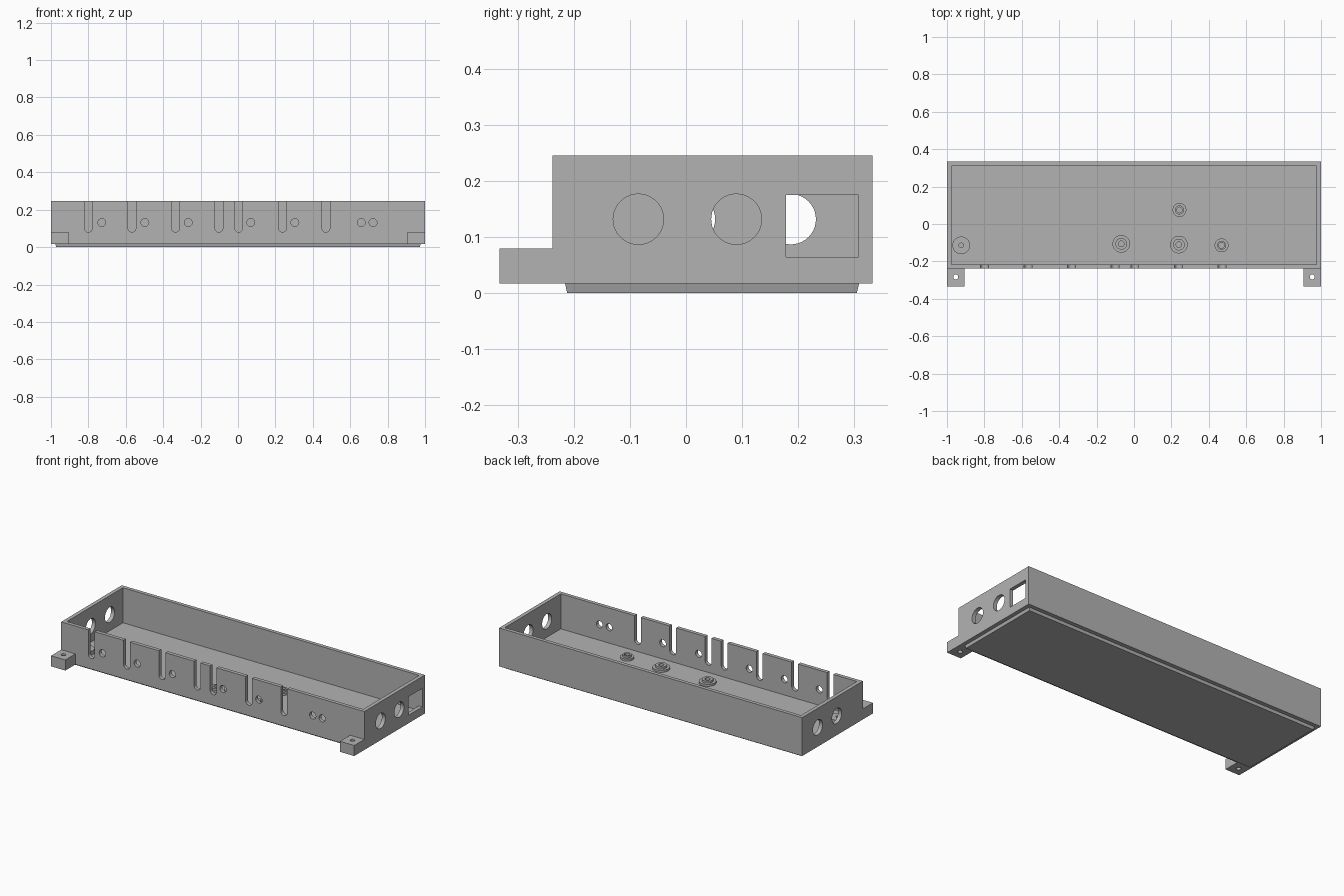
import bpy, bmesh
from math import cos, sin, pi, radians
from mathutils import Vector

cube = bpy.data.objects.get("Cube")
if cube:
    bpy.data.objects.remove(cube, do_unlink=True)

grey = bpy.data.materials.new("plain grey")
grey.use_nodes = True
grey.diffuse_color = (0.45, 0.45, 0.45, 1)
grey.node_tree.nodes["Principled BSDF"].inputs["Base Color"].default_value = grey.diffuse_color


def finish(name, bm):
    bmesh.ops.recalc_face_normals(bm, faces=bm.faces)
    mesh = bpy.data.meshes.new(name)
    bm.to_mesh(mesh)
    bm.free()
    mesh.materials.append(grey)
    ob = bpy.data.objects.new(name, mesh)
    bpy.context.collection.objects.link(ob)
    return ob


def prism(bm, profile, axis, lo, hi, inset=0):
    """Extrude a 2D profile along an axis (0=x, 1=y, 2=z)."""
    others = [i for i in range(3) if i != axis]
    rings = []
    for depth in (lo, hi):
        ring = []
        for p in profile:
            co = Vector((0, 0, 0))
            co[axis] = depth
            co[others[0]], co[others[1]] = p
            ring.append(bm.verts.new(co))
        rings.append(ring)
    a, b = rings
    bm.faces.new(a)
    bm.faces.new(b)
    n = len(a)
    for i in range(n):
        j = (i + 1) % n
        bm.faces.new((a[i], a[j], b[j], b[i]))
    return a


def rect(u0, u1, v0, v1):
    return [(u0, v0), (u1, v0), (u1, v1), (u0, v1)]


def circle(u, v, r, n=40):
    return [(u + r * cos(2 * pi * i / n), v + r * sin(2 * pi * i / n)) for i in range(n)]


def slot(u, bottom, top, r, n=14):
    arc = [(u + r * cos(pi + pi * i / n), bottom + r + r * sin(pi + pi * i / n))
           for i in range(n + 1)]
    return arc + [(u + r, top), (u - r, top)]


def cut(ob, bm):
    cutter = finish("cutter", bm)
    cutter.hide_render = True
    mod = ob.modifiers.new("cut", "BOOLEAN")
    mod.operation, mod.solver, mod.object = "DIFFERENCE", "EXACT", cutter
    activate(ob)
    bpy.ops.object.modifier_apply(modifier=mod.name)
    bpy.data.objects.remove(cutter, do_unlink=True)


def activate(ob):
    bpy.ops.object.select_all(action="DESELECT")
    ob.select_set(True)
    bpy.context.view_layer.objects.active = ob


def smooth(ob):
    activate(ob)
    bpy.ops.object.shade_smooth_by_angle(angle=radians(30))


BASE, FLOOR, TOP = 0.017, 0.037, 0.246
FRONT, BACK = -0.238, 0.333

# Open tray
bm = bmesh.new()
prism(bm, rect(-1, 1, FRONT, BACK), 2, BASE, TOP)
tray = finish("tray", bm)
bm = bmesh.new()
prism(bm, rect(-0.977, 0.977, -0.216, 0.311), 2, FLOOR, 0.4)
cut(tray, bm)

# Cable slots and small holes in the front wall
bm = bmesh.new()
for x in (-0.8, -0.567, -0.334, -0.102, 0.004, 0.238, 0.47):
    prism(bm, slot(x, 0.08, 0.4, 0.021), 1, -0.3, -0.15)
for x in (-0.728, -0.498, -0.266, 0.068, 0.304, 0.659, 0.722):
    prism(bm, circle(x, 0.131, 0.021, 24), 1, -0.3, -0.15)

# Round ports in both ends, square port in the left end
for y in (-0.085, 0.09):
    prism(bm, circle(y, 0.132, 0.045), 0, 0.9, 1.1)
for y in (0.007, 0.187):
    prism(bm, circle(y, 0.132, 0.045), 0, -1.1, -0.9)
prism(bm, rect(0.179, 0.308, 0.065, 0.175), 0, 0.9, 1.1)
cut(tray, bm)
smooth(tray)

# Tapered plate under the tray
bm = bmesh.new()
lower = prism(bm, rect(-0.977, 0.977, -0.216, 0.309), 2, 0, BASE)
for v in lower:
    v.co.x -= 0.005 if v.co.x > 0 else -0.005
    v.co.y -= 0.004 if v.co.y > 0 else -0.004
finish("bottom_plate", bm)

# Mounting tabs with screw holes
for side, name in ((1, "left"), (-1, "right")):
    bm = bmesh.new()
    x0, x1 = sorted((side * 0.906, side))
    prism(bm, rect(x0, x1, -0.333, FRONT), 2, BASE, 0.08)
    tab = finish(name + "_mounting_tab", bm)
    bm = bmesh.new()
    prism(bm, circle(side * 0.953, -0.283, 0.013, 24), 2, -0.1, 0.2)
    cut(tab, bm)
    smooth(tab)


def turned(name, x, y, profile):
    bm = bmesh.new()
    verts = [bm.verts.new((r, 0, z)) for r, z in profile]
    edges = [bm.edges.new(pair) for pair in zip(verts, verts[1:])]
    bmesh.ops.spin(bm, geom=verts + edges, cent=(0, 0, 0), axis=(0, 0, 1),
                   angle=2 * pi, steps=32, use_merge=True)
    bmesh.ops.remove_doubles(bm, verts=bm.verts, dist=0.0001)
    ob = finish(name, bm)
    ob.location = (x, y, FLOOR)
    smooth(ob)


# Stepped bosses on the floor
bosses = ((-0.068, -0.106, 0.047, 0.031), (0.24, -0.11, 0.047, 0.031),
          (0.468, -0.114, 0.037, 0.024), (0.243, 0.075, 0.037, 0.024))
for i, (x, y, outer, inner) in enumerate(bosses):
    turned(f"floor_boss_{i + 1}", x, y,
           [(outer, 0), (outer, 0.012), (inner, 0.012), (inner, 0.024),
            (0.015, 0.024), (0.015, 0)])

# Screw post in the corner
turned("corner_post", -0.924, -0.114, [(0.047, 0), (0.047, 0.024), (0.012, 0.024), (0.012, 0)])
